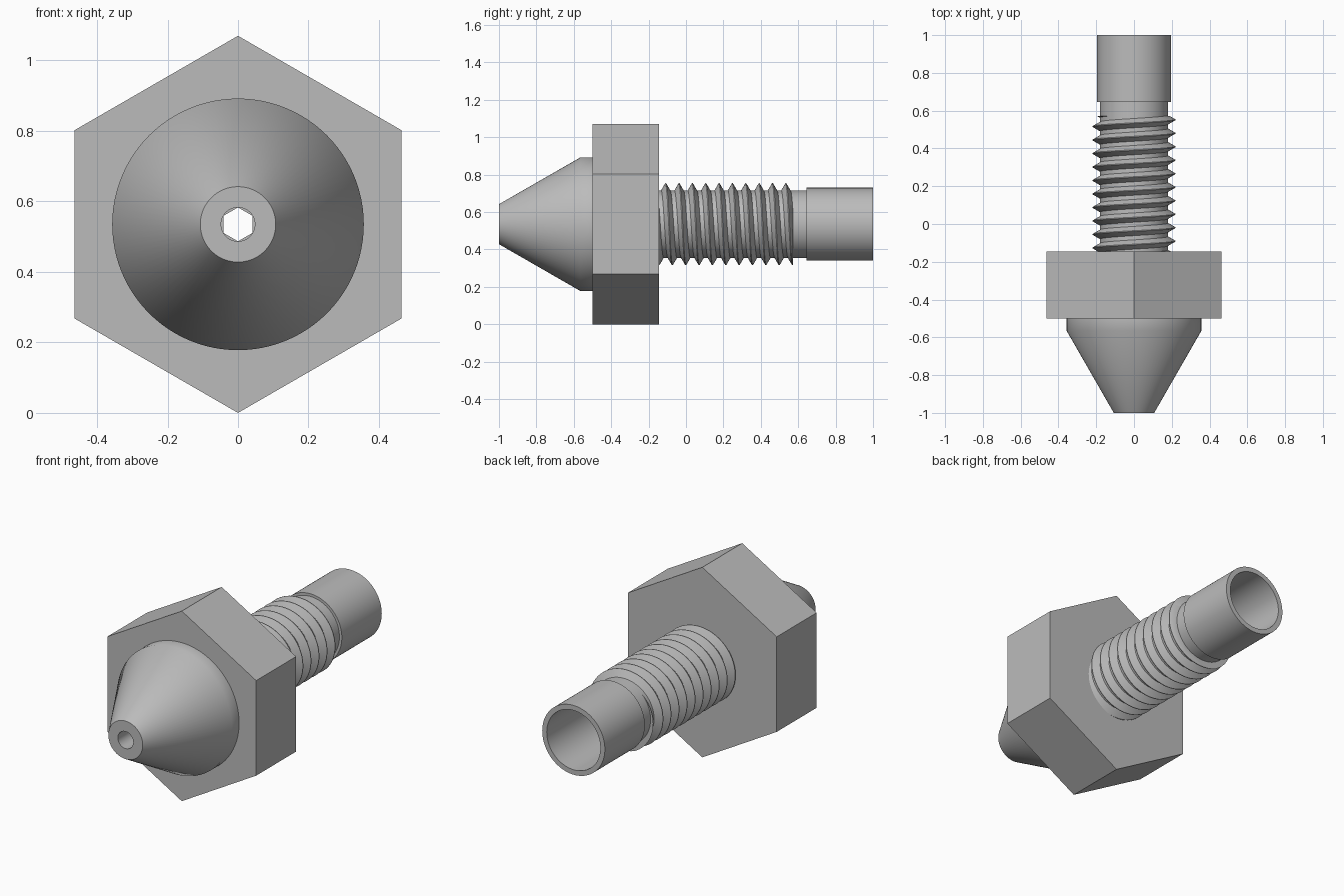
import bpy, bmesh, math
from mathutils import Vector

if "Cube" in bpy.data.objects:
    bpy.data.objects.remove(bpy.data.objects["Cube"], do_unlink=True)

AXIS_Z = 0.535          # height of the central axis, which runs along y
HEX_FRONT, HEX_BACK, THREAD_END = -0.5, -0.145, 0.572
BORE = 0.048            # small outlet radius
SOCKET = 0.167          # wide rear bore radius

metal = bpy.data.materials.new("grey metal")
metal.use_nodes = True
grey = (0.5, 0.5, 0.5, 1)
metal.diffuse_color = grey
metal.node_tree.nodes["Principled BSDF"].inputs["Base Color"].default_value = grey


def point(radius, angle, y):
    return Vector((radius * math.sin(angle), y, AXIS_Z + radius * math.cos(angle)))


def finish(name, bm, smooth=True):
    bmesh.ops.recalc_face_normals(bm, faces=bm.faces[:])
    mesh = bpy.data.meshes.new(name)
    bm.to_mesh(mesh)
    bm.free()
    mesh.materials.append(metal)
    obj = bpy.data.objects.new(name, mesh)
    bpy.context.collection.objects.link(obj)
    if smooth:
        bpy.ops.object.select_all(action="DESELECT")
        obj.select_set(True)
        bpy.context.view_layer.objects.active = obj
        bpy.ops.object.shade_smooth_by_angle(angle=math.radians(40))
    return obj


def skin(bm, rings, closed):
    """Join successive loops of vertices with quads."""
    n = len(rings[0])
    pairs = list(zip(rings, rings[1:])) + ([(rings[-1], rings[0])] if closed else [])
    for a, b in pairs:
        for i in range(n):
            j = (i + 1) % n
            bm.faces.new((a[i], a[j], b[j], b[i]))


def lathe(name, profile, sides=96, smooth=True):
    """Revolve a closed (radius, y) profile about the axis."""
    bm = bmesh.new()
    rings = [[bm.verts.new(point(r, math.tau * i / sides, y)) for i in range(sides)]
             for r, y in profile]
    skin(bm, rings, True)
    return finish(name, bm, smooth)


# Conical tip with the small outlet
lathe("conical_tip", [(BORE, -1), (0.107, -1), (0.357, -0.565), (0.357, HEX_FRONT), (BORE, HEX_FRONT)])

# Hexagonal wrench body with points up and down
lathe("hex_body", [(BORE, HEX_FRONT), (0.535, HEX_FRONT), (0.535, HEX_BACK), (BORE, HEX_BACK)], 6, False)

# Hollow shank: threaded core, neck and plain rear sleeve
lathe("hollow_shank", [(BORE, -0.3), (0.18, -0.3), (0.18, 0.645), (0.195, 0.645),
                       (0.195, 1), (SOCKET, 1), (SOCKET, -0.1), (BORE, -0.2)])

# Right-handed helical thread, trimmed flat at both ends
PITCH, CREST, STEPS, TURNS = 0.0714, 0.219, 72, 13
bm = bmesh.new()
rings = []
for i in range(STEPS * TURNS + 1):
    angle = math.tau * i / STEPS
    y = 0.534 + PITCH * (i / STEPS - TURNS + 2)
    rings.append([bm.verts.new(point(r, angle, y + dy))
                  for r, dy in ((0.176, -0.027), (CREST, -0.002), (CREST, 0.002), (0.176, 0.027))])
skin(bm, rings, False)
for y, side in ((HEX_BACK, -1), (THREAD_END, 1)):
    bmesh.ops.bisect_plane(bm, geom=bm.verts[:] + bm.edges[:] + bm.faces[:],
                           plane_co=(0, y, 0), plane_no=(0, side, 0), clear_outer=True)
    rim = [e for e in bm.edges if e.is_boundary]
    bmesh.ops.holes_fill(bm, edges=rim, sides=0)
finish("screw_thread", bm)
